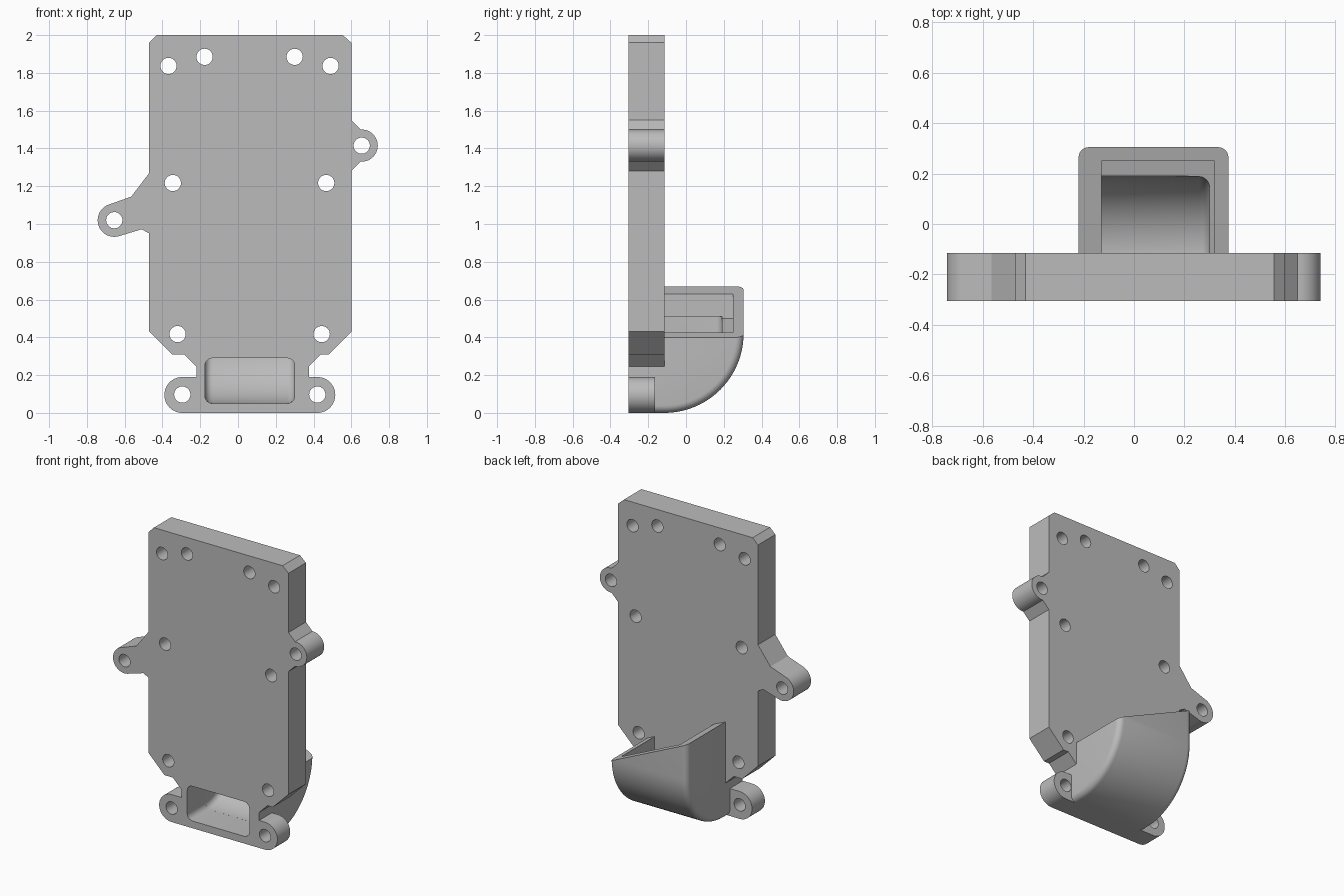
import bpy, bmesh
from math import sin, cos, radians
from mathutils import Vector

cube = bpy.data.objects.get("Cube")
if cube:
    bpy.data.objects.remove(cube, do_unlink=True)

grey = bpy.data.materials.new("plain_grey")
grey.use_nodes = True
grey.diffuse_color = (0.5, 0.5, 0.5, 1)
grey.node_tree.nodes["Principled BSDF"].inputs["Base Color"].default_value = (0.5, 0.5, 0.5, 1)

FRONT, BACK = -0.305, -0.115   # plate faces
SLOPE = -0.454                 # slant of the duct mouth


def arc(cx, cz, r, start, end, n=24):
    angles = [radians(start + (end - start) * i / n) for i in range(n + 1)]
    return [(cx + r * cos(a), cz + r * sin(a)) for a in angles]


def prism(name, pts, axis, lo, hi, round_edges=None, radius=0.04, top=None):
    """Extrude a profile along x or y, round chosen edges, trim by a slanted top."""
    bm = bmesh.new()

    def place(p, d):
        return (d, p[0], p[1]) if axis == "x" else (p[0], d, p[1])
    face = bm.faces.new([bm.verts.new(place(p, lo)) for p in pts])
    moved = bmesh.ops.extrude_face_region(bm, geom=[face])["geom"]
    shift = Vector(place((0, 0), hi - lo))
    bmesh.ops.translate(bm, vec=shift, verts=[v for v in moved if isinstance(v, bmesh.types.BMVert)])
    bmesh.ops.recalc_face_normals(bm, faces=bm.faces)
    if round_edges:
        edges = [e for e in bm.edges if round_edges(e.verts[0].co, e.verts[1].co)]
        bmesh.ops.bevel(bm, geom=edges, offset=radius, segments=6, profile=0.5, affect="EDGES")
    if top is not None:
        cut = bmesh.ops.bisect_plane(bm, geom=bm.verts[:] + bm.edges[:] + bm.faces[:],
                                     plane_co=(0, 0, top), plane_no=(-SLOPE, 0, 1), clear_outer=True)
        rim = [e for e in cut["geom_cut"] if isinstance(e, bmesh.types.BMEdge)]
        bmesh.ops.contextual_create(bm, geom=rim)
        bmesh.ops.recalc_face_normals(bm, faces=bm.faces)
    mesh = bpy.data.meshes.new(name)
    bm.to_mesh(mesh)
    bm.free()
    obj = bpy.data.objects.new(name, mesh)
    bpy.context.collection.objects.link(obj)
    return obj


def combine(target, tool, operation):
    """Apply one boolean and discard the tool."""
    mod = target.modifiers.new("boolean", "BOOLEAN")
    mod.operation, mod.object, mod.solver = operation, tool, "EXACT"
    graph = bpy.context.evaluated_depsgraph_get()
    mesh = bpy.data.meshes.new_from_object(target.evaluated_get(graph))
    target.modifiers.clear()
    target.data = mesh
    bpy.data.objects.remove(tool, do_unlink=True)


def side_edge(a, b):
    # edges running along the curved run of a duct, on either side face
    return abs(a.x - b.x) < 1e-4 and a.z < 0.9 and b.z < 0.9 and abs(a.y - b.y) > 1e-4


def duct_edge(a, b):
    outer = abs(a.x - b.x) < 1e-4 and min(a.y, b.y) > 0.15
    return side_edge(a, b) or outer


# Plate with its two side ears
outline = [(-0.43, 2), (0.555, 2), (0.6, 1.96), (0.6, 1.55), (0.65, 1.5)]
outline += arc(0.655, 1.415, 0.085, 90, -90)
outline += [(0.65, 1.33), (0.6, 1.28), (0.6, 0.43), (0.48, 0.31), (0.44, 0.31),
            (0.375, 0.245), (0.375, 0.15), (-0.22, 0.15), (-0.22, 0.245),
            (-0.285, 0.31), (-0.35, 0.31), (-0.47, 0.43), (-0.47, 0.95), (-0.51, 0.972)]
outline += arc(-0.655, 1.02, 0.088, 285, 105)
outline += [(-0.565, 1.145), (-0.47, 1.27), (-0.47, 1.96)]
body = prism("mounting_plate_with_duct", outline, "y", FRONT, BACK)

# Thin foot with a rounded ear at each end
foot = arc(-0.295, 0.095, 0.095, 270, 90) + arc(0.42, 0.095, 0.095, 90, -90)
combine(body, prism("foot", foot, "y", FRONT, -0.165), "UNION")

# Curved duct shell with a slanted mouth
shell = [(-0.2, 0)] + arc(BACK, 0.42, 0.42, -90, 0) + [(0.305, 1), (-0.2, 1)]
combine(body, prism("duct_shell", shell, "x", -0.22, 0.375, duct_edge, top=0.57), "UNION")

# Duct passage: front slot, curved sweep and mouth pocket
slot = [(-0.175, 0.05), (0.3, 0.05), (0.3, 0.29), (-0.175, 0.29)]
slot_cutter = prism("slot_cutter", slot, "y", -0.4, -0.105, lambda a, b: abs(a.y - b.y) > 0.1)
sweep = arc(BACK, 0.355, 0.305, -90, 0) + [(0.19, 1), (BACK, 1)]
sweep_cutter = prism("sweep_cutter", sweep, "x", -0.175, 0.3, duct_edge, top=0.45)
pocket = [(-0.13, 0.5), (0.32, 0.295), (0.32, 0.9), (-0.13, 0.9)]
pocket_cutter = prism("pocket_cutter", pocket, "y", BACK, 0.25)
for cutter in (sweep_cutter, slot_cutter, pocket_cutter):
    combine(body, cutter, "DIFFERENCE")

# Screw holes
holes = [(-0.368, 1.837), (-0.177, 1.885), (0.3, 1.885), (0.49, 1.837),
         (-0.345, 1.217), (0.467, 1.217), (-0.32, 0.417), (0.443, 0.417),
         (0.655, 1.415), (-0.655, 1.02), (-0.295, 0.097), (0.42, 0.097)]
for x, z in holes:
    ring = arc(x, z, 0.043, 0, 360, 32)[:-1]
    combine(body, prism("hole_cutter", ring, "y", -0.4, -0.1), "DIFFERENCE")

# Finish
body.data.materials.clear()
body.data.materials.append(grey)
bpy.ops.object.select_all(action="DESELECT")
body.select_set(True)
bpy.context.view_layer.objects.active = body
bpy.ops.object.shade_smooth_by_angle(angle=radians(30))
